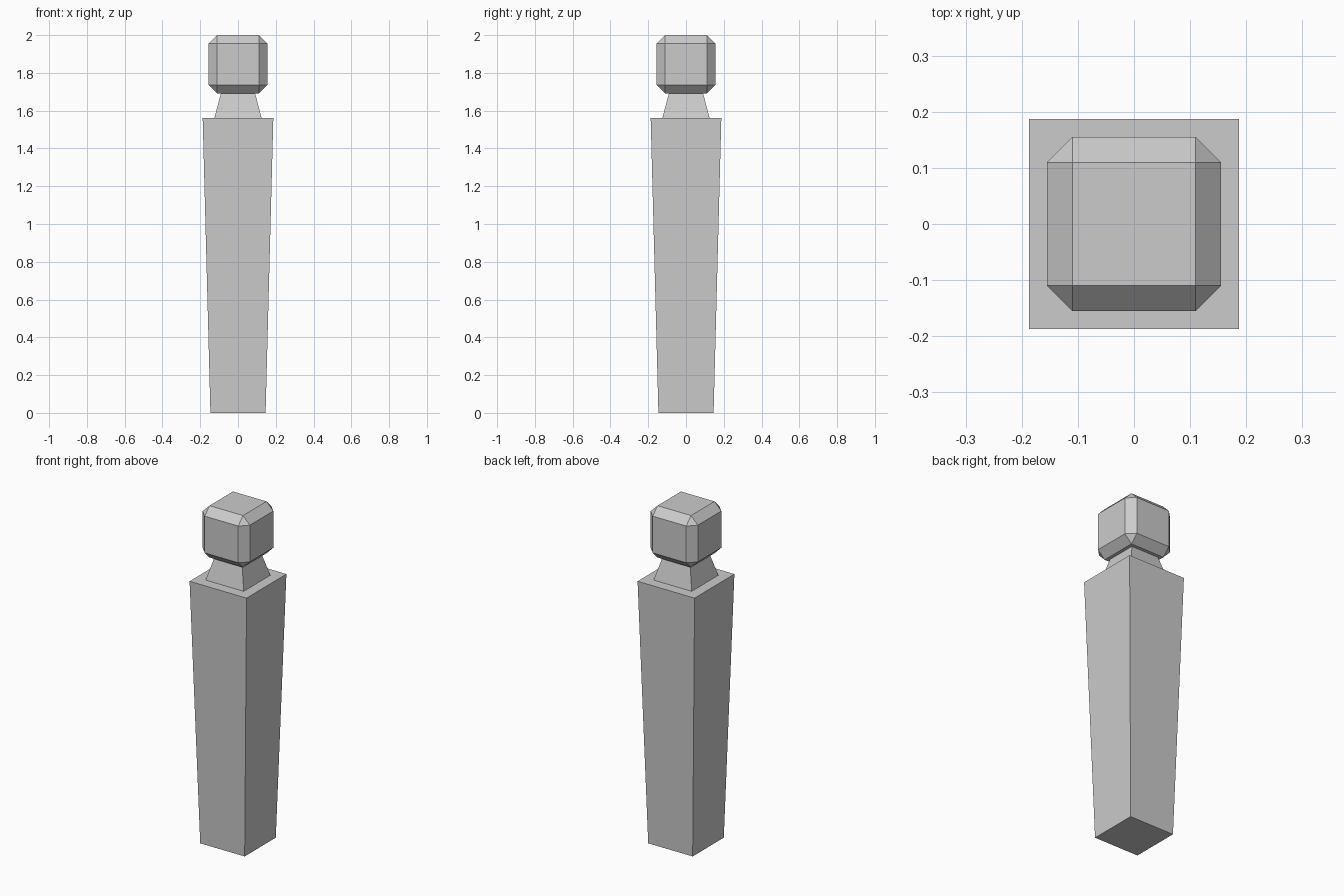
import bpy, bmesh

if "Cube" in bpy.data.objects:
    bpy.data.objects.remove(bpy.data.objects["Cube"])


def tapered_block(name, half_bottom, half_top, z0, z1, chamfer=0.0):
    """Square block with separate bottom and top half-widths."""
    bm = bmesh.new()
    bmesh.ops.create_cube(bm, size=2)
    for v in bm.verts:
        top = v.co.z > 0
        half = half_top if top else half_bottom
        v.co.x *= half
        v.co.y *= half
        v.co.z = z1 if top else z0
    if chamfer:
        bmesh.ops.bevel(bm, geom=bm.edges[:], offset=chamfer, offset_type='OFFSET',
                        segments=1, profile=0.5, affect='EDGES')
    mesh = bpy.data.meshes.new(name)
    bm.to_mesh(mesh)
    bm.free()
    obj = bpy.data.objects.new(name, mesh)
    bpy.context.collection.objects.link(obj)
    return obj


# Main post, widening towards the top
tapered_block("post_shaft", 0.146, 0.187, 0.0, 1.56)
# Neck, narrowing under the knob
tapered_block("post_neck", 0.125, 0.09, 1.56, 1.694)
# Chamfered cube knob
tapered_block("post_knob", 0.155, 0.155, 1.692, 2.0, chamfer=0.045)
